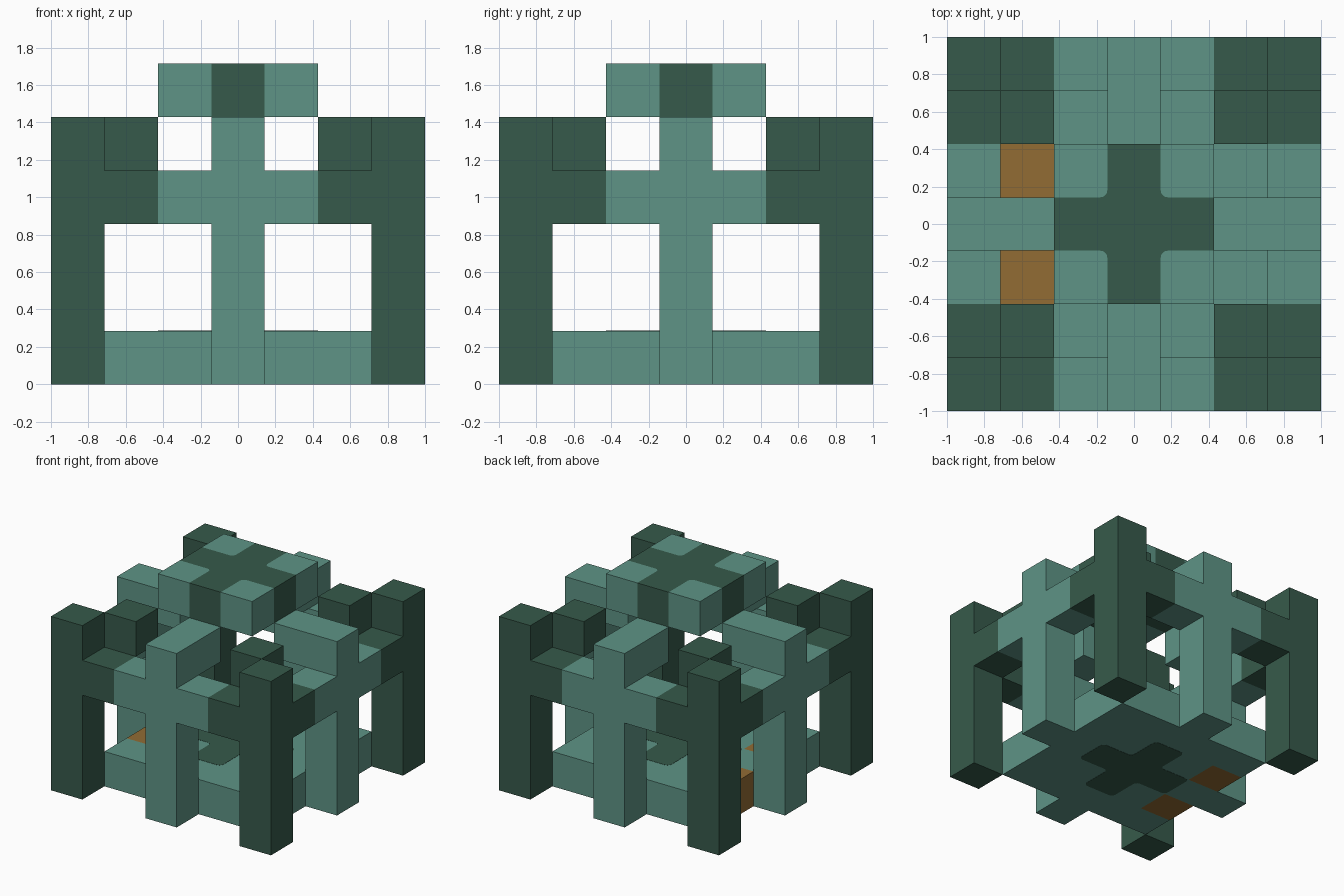
import bpy, bmesh, math
from mathutils import Matrix, Vector

cube = bpy.data.objects.get("Cube")
if cube:
    bpy.data.objects.remove(cube)

U = 2 / 7          # one block
FILLET = 0.13      # rounding of the painted cross, in blocks


def material(name, color):
    m = bpy.data.materials.new(name)
    m.use_nodes = True
    m.diffuse_color = (*color, 1)
    m.node_tree.nodes["Principled BSDF"].inputs["Base Color"].default_value = (*color, 1)
    return m


TEAL = material("teal", (0.112, 0.296, 0.238))
GREEN = material("dark green", (0.037, 0.102, 0.070))
OCHRE = material("ochre", (0.287, 0.150, 0.034))


def prism(name, outline, z0, z1, mat, turn=0):
    """Extrude an outline given in blocks, turned by quarter turns."""
    bm = bmesh.new()
    face = bm.faces.new([bm.verts.new((x, y, z0)) for x, y in outline])
    top = bmesh.ops.extrude_face_region(bm, geom=[face])["geom"]
    verts = [v for v in top if isinstance(v, bmesh.types.BMVert)]
    bmesh.ops.translate(bm, verts=verts, vec=(0, 0, z1 - z0))
    bmesh.ops.recalc_face_normals(bm, faces=bm.faces)
    bm.transform(Matrix.Scale(U, 4) @ Matrix.Rotation(turn * math.pi / 2, 4, "Z"))
    mesh = bpy.data.meshes.new(name)
    bm.to_mesh(mesh)
    bm.free()
    mesh.materials.append(mat)
    obj = bpy.data.objects.new(name, mesh)
    bpy.context.collection.objects.link(obj)
    return obj


def box(name, x, y, z, mat, turn=0):
    """Box covering block ranges x, y (centred numbering) and z (from the ground)."""
    x0, x1, y0, y1 = x[0] - .5, x[1] + .5, y[0] - .5, y[1] + .5
    return prism(name, [(x0, y0), (x1, y0), (x1, y1), (x0, y1)], z[0], z[1] + 1, mat, turn)


def rounded(points, flags, steps=5):
    """Round the flagged corners of an outline with right angles."""
    result = []
    for i, (p, flag) in enumerate(zip(points, flags)):
        p = Vector(p)
        if not flag:
            result.append(p)
            continue
        a = (Vector(points[i - 1]) - p).normalized() * FILLET
        b = (Vector(points[(i + 1) % len(points)]) - p).normalized() * FILLET
        for s in range(steps + 1):
            t = s / steps * math.pi / 2
            result.append(p + a * (1 - math.sin(t)) + b * (1 - math.cos(t)))
    return result


def cross(round_ends):
    points, flags = [], []
    for r in range(4):
        turn = Matrix.Rotation(r * math.pi / 2, 2)
        points += [turn @ Vector(p) for p in ((1.5, -.5), (1.5, .5), (.5, .5))]
        flags += [round_ends, round_ends, True]
    return rounded(points, flags)


# Frame: the same quarter repeated around the centre
for r in range(4):
    box("corner_post", (-3, -3), (-3, -3), (0, 4), GREEN, r)
    box("corner_block", (-2, -2), (-2, -2), (4, 4), GREEN, r)
    box("middle_post", (0, 0), (-3, -3), (0, 4), TEAL, r)
    box("inward_arm", (0, 0), (-2, -2), (4, 4), TEAL, r)
    for side in (-1, 1):
        box("rail_outer", (2 * side, 2 * side), (-3, -3), (3, 3), GREEN, r)
        box("rail_inner", (side, side), (-3, -3), (3, 3), TEAL, r)

# Floor with two differently coloured blocks on its right edge
box("floor", (-1, 2), (-2, 2), (0, 0), TEAL)
for y in range(-2, 3):
    box("floor_edge", (-2, -2), (y, y), (0, 0), OCHRE if abs(y) == 1 else TEAL)
for name, z in (("floor_cross_top", 1), ("floor_cross_bottom", 0)):
    prism(name, cross(True), z - .006, z + .006, GREEN)

# Roof: a dark cross filled in with four corner pieces
prism("roof_cross", cross(False), 5, 6, GREEN)
corner = rounded([(.5, .5), (1.5, .5), (1.5, 1.5), (.5, 1.5)], [True, False, False, False])
for r in range(4):
    prism("roof_corner", corner, 5, 6, TEAL, r)
